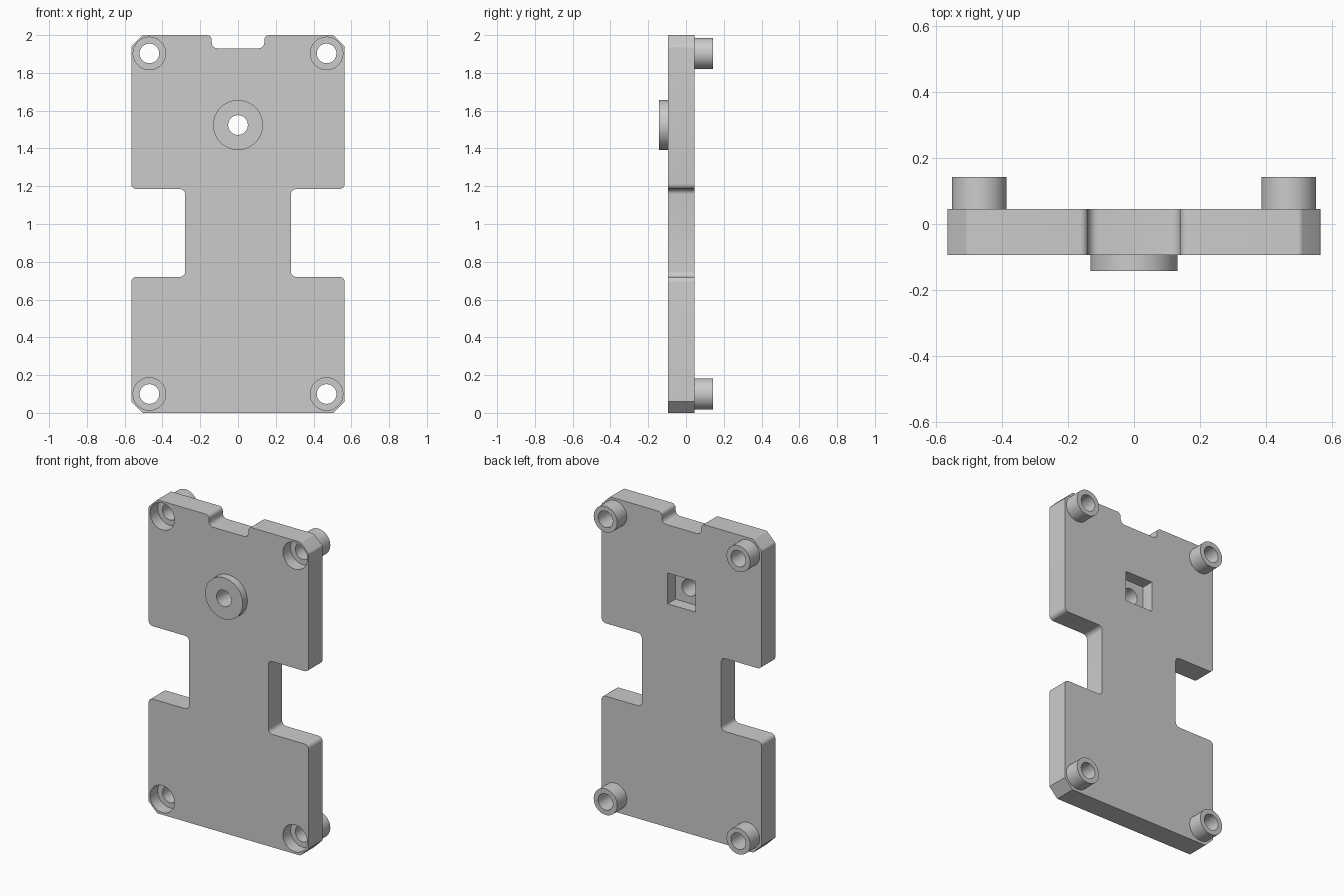
import bpy, bmesh, math
from mathutils import Vector

cube = bpy.data.objects.get("Cube")
if cube:
    bpy.data.objects.remove(cube, do_unlink=True)

grey = bpy.data.materials.new("plain_grey")
grey.use_nodes = True
grey.diffuse_color = (0.6, 0.6, 0.6, 1)
bsdf = next(n for n in grey.node_tree.nodes if n.type == 'BSDF_PRINCIPLED')
bsdf.inputs["Base Color"].default_value = (0.6, 0.6, 0.6, 1)

FRONT, BACK = -0.094, 0.045      # plate faces
HOLE_R, BORE_R = 0.052, 0.086    # screw hole and counterbore
BORE_DEPTH, POCKET_DEPTH = 0.077, 0.078
BOSS_Z, SEGS = 1.524, 64
CORNERS = [(sx * 0.469, z) for sx in (-1, 1) for z in (0.10, 1.903)]


def make_object(name, bm):
    bmesh.ops.recalc_face_normals(bm, faces=bm.faces)
    mesh = bpy.data.meshes.new(name)
    bm.to_mesh(mesh)
    bm.free()
    mesh.materials.append(grey)
    obj = bpy.data.objects.new(name, mesh)
    bpy.context.collection.objects.link(obj)
    return obj


def prism(name, outline, y0, y1):
    """Extrude an XZ outline along y."""
    bm = bmesh.new()
    face = bm.faces.new([bm.verts.new((x, y0, z)) for x, z in outline])
    ext = bmesh.ops.extrude_face_region(bm, geom=[face])["geom"]
    bmesh.ops.translate(bm, vec=(0, y1 - y0, 0),
                        verts=[g for g in ext if isinstance(g, bmesh.types.BMVert)])
    return make_object(name, bm)


def circle(x, z, r):
    return [(x + r * math.cos(2 * math.pi * i / SEGS),
             z + r * math.sin(2 * math.pi * i / SEGS)) for i in range(SEGS)]


def tube(name, x, z, r_out, r_in, y0, y1):
    bm = bmesh.new()
    rings = [[bm.verts.new((px, y, pz)) for px, pz in circle(x, z, r)]
             for r, y in ((r_out, y0), (r_out, y1), (r_in, y1), (r_in, y0))]
    for k in range(4):
        a, b = rings[k], rings[(k + 1) % 4]
        for i in range(SEGS):
            j = (i + 1) % SEGS
            bm.faces.new((a[i], a[j], b[j], b[i]))
    return make_object(name, bm)


def fillet(points, steps=6):
    """Round the corners of a closed outline given as (x, z, radius)."""
    out = []
    for i, (x, z, r) in enumerate(points):
        p = Vector((x, z))
        if r == 0:
            out.append((x, z))
            continue
        a = (Vector(points[i - 1][:2]) - p).normalized()
        b = (Vector(points[(i + 1) % len(points)][:2]) - p).normalized()
        half = a.angle(b) / 2
        centre = p + (a + b).normalized() * (r / math.sin(half))
        t = r / math.tan(half)
        u, v = p + a * t - centre, p + b * t - centre
        sweep = u.angle(v)
        for k in range(steps + 1):
            f = k / steps
            q = centre + (u * math.sin((1 - f) * sweep) + v * math.sin(f * sweep)) / math.sin(sweep)
            out.append((q.x, q.y))
    return out


def cut(target, cutter):
    mod = target.modifiers.new("cut", 'BOOLEAN')
    mod.operation, mod.solver, mod.object = 'DIFFERENCE', 'EXACT', cutter
    cutter.hide_render = True
    bpy.context.view_layer.objects.active = target
    bpy.ops.object.modifier_apply(modifier=mod.name)
    bpy.data.objects.remove(cutter, do_unlink=True)


# Waisted plate with top notch and chamfered corners, mirrored about x = 0
half = [(0.139, 1.93, 0.03), (0.139, 2.0, 0.025), (0.505, 2.0, 0.02), (0.565, 1.94, 0.02),
        (0.565, 1.185, 0.028), (0.28, 1.185, 0.028), (0.28, 0.72, 0.028),
        (0.565, 0.72, 0.028), (0.565, 0.06, 0), (0.505, 0.0, 0)]
outline = half + [(-x, z, r) for x, z, r in reversed(half)]
plate = prism("plate", fillet(outline), FRONT, BACK)

# Counterbored screw holes
for x, z in CORNERS:
    cut(plate, prism("bore_cutter", circle(x, z, BORE_R), FRONT - 0.05, FRONT + BORE_DEPTH))
    cut(plate, prism("hole_cutter", circle(x, z, HOLE_R), FRONT - 0.05, BACK + 0.05))

# Centre hole with a square pocket at the back
s = 0.098
square = [(-s, BOSS_Z - s), (s, BOSS_Z - s), (s, BOSS_Z + s), (-s, BOSS_Z + s)]
cut(plate, prism("pocket_cutter", square, BACK - POCKET_DEPTH, BACK + 0.05))
cut(plate, prism("centre_cutter", circle(0, BOSS_Z, HOLE_R), FRONT - 0.05, BACK + 0.05))
parts = [plate]

# Front boss ring and rear standoffs
parts.append(tube("front_boss", 0, BOSS_Z, 0.132, HOLE_R, -0.142, FRONT))
for x, z in CORNERS:
    name = ("upper" if z > 1 else "lower") + ("_left" if x > 0 else "_right") + "_standoff"
    parts.append(tube(name, x, z, 0.083, HOLE_R, BACK, 0.142))

# Smooth rounded walls, crisp edges
bpy.ops.object.select_all(action='DESELECT')
for obj in parts:
    obj.select_set(True)
bpy.context.view_layer.objects.active = plate
bpy.ops.object.shade_smooth_by_angle(angle=math.radians(30))
